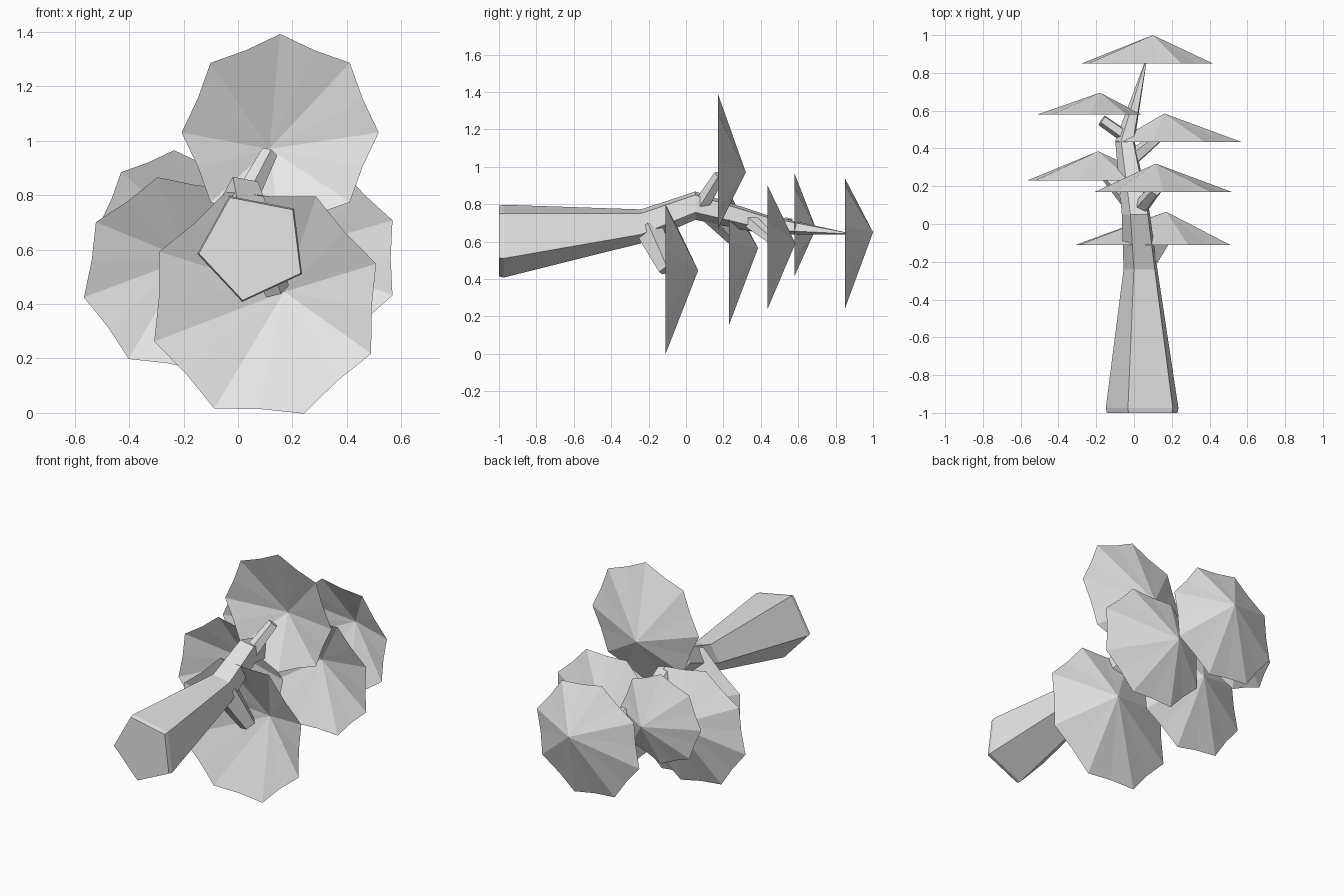
import bpy, bmesh
from math import cos, sin, radians, pi
from mathutils import Vector

cube = bpy.data.objects.get("Cube")
if cube:
    bpy.data.objects.remove(cube, do_unlink=True)

grey = bpy.data.materials.new("light grey")
grey.use_nodes = True
colour = (0.8, 0.8, 0.8, 1)
grey.diffuse_color = colour
grey.node_tree.nodes["Principled BSDF"].inputs["Base Color"].default_value = colour


def finish(bm, name):
    """Turn a bmesh into a flat-shaded object."""
    mesh = bpy.data.meshes.new(name)
    bm.to_mesh(mesh)
    bm.free()
    mesh.materials.append(grey)
    obj = bpy.data.objects.new(name, mesh)
    bpy.context.collection.objects.link(obj)
    return obj


def limb(name, joints, tilt=False, phase=43):
    """Five-sided tapering tube through (x, y, z, radius) joints."""
    bm = bmesh.new()
    along = Vector((0, 1, 0))
    if tilt:
        along = (Vector(joints[-1][:3]) - Vector(joints[0][:3])).normalized()
    side = along.cross(Vector((0, 0, 1))).normalized()
    up = side.cross(along)
    rings = []
    for x, y, z, r in joints:
        ring = []
        for i in range(5):
            a = radians(phase) + i * 2 * pi / 5
            ring.append(bm.verts.new(Vector((x, y, z)) + r * (cos(a) * side + sin(a) * up)))
        rings.append(ring)
    for a, b in zip(rings, rings[1:]):
        for i in range(5):
            j = (i + 1) % 5
            bm.faces.new((a[i], a[j], b[j], b[i]))
    bm.faces.new(rings[0])
    bm.faces.new(rings[-1])
    bmesh.ops.recalc_face_normals(bm, faces=bm.faces)
    return finish(bm, name)


def canopy(name, centre, radius, phase, base_y, apex):
    """Open shallow cone with an eight-lobed rim and an off-centre tip."""
    bm = bmesh.new()
    tip = bm.verts.new(apex)
    rim = []
    for i in range(16):
        a = radians(phase + i * 22.5)
        r = radius * (0.905 if i % 2 else 1)
        rim.append(bm.verts.new((centre[0] + r * cos(a), base_y, centre[1] + r * sin(a))))
    for i in range(16):
        bm.faces.new((tip, rim[(i + 1) % 16], rim[i]))
    return finish(bm, name)


# Trunk: bevelled foot, bend in the middle, thin top
limb("trunk", [
    (0.055, -1, 0.61, 0.200),
    (0.055, -0.975, 0.61, 0.206),
    (0.04, -0.24, 0.685, 0.096),
    (0.015, 0.05, 0.795, 0.08),
    (-0.045, 0.44, 0.69, 0.055),
    (0.06, 0.85, 0.645, 0.006),
])

# Branches, each reaching into one canopy
branches = {
    "upper_branch": [(0.03, 0.08, 0.79, 0.045), (0.115, 0.18, 0.955, 0.032)],
    "lower_branch": [(0.05, -0.2, 0.67, 0.08), (0.14, -0.1, 0.45, 0.05)],
    "right_branch": [(-0.02, 0.12, 0.75, 0.05), (-0.15, 0.26, 0.6, 0.03)],
    "left_branch": [(-0.02, 0.34, 0.71, 0.045), (0.13, 0.46, 0.61, 0.03)],
    "top_branch": [(-0.04, 0.46, 0.68, 0.035), (-0.17, 0.55, 0.7, 0.032)],
}
for name, joints in branches.items():
    limb(name, joints, tilt=True)

# Canopies: rim centre (x, z), radius, phase, rim y, tip
canopy("lower_canopy", (0.10, 0.405), 0.432, 19.3, -0.11, (0.17, 0.065, 0.445))
canopy("upper_canopy", (0.155, 1.03), 0.362, 0, 0.17, (0.115, 0.32, 0.97))
canopy("right_canopy", (-0.21, 0.51), 0.366, 13.5, 0.23, (-0.19, 0.385, 0.565))
canopy("left_canopy", (0.235, 0.57), 0.36, 22.5, 0.435, (0.16, 0.585, 0.59))
canopy("back_right_canopy", (-0.235, 0.69), 0.275, 0, 0.58, (-0.18, 0.695, 0.67))
canopy("top_canopy", (0.07, 0.59), 0.36, 15, 0.85, (0.10, 1.0, 0.65))
